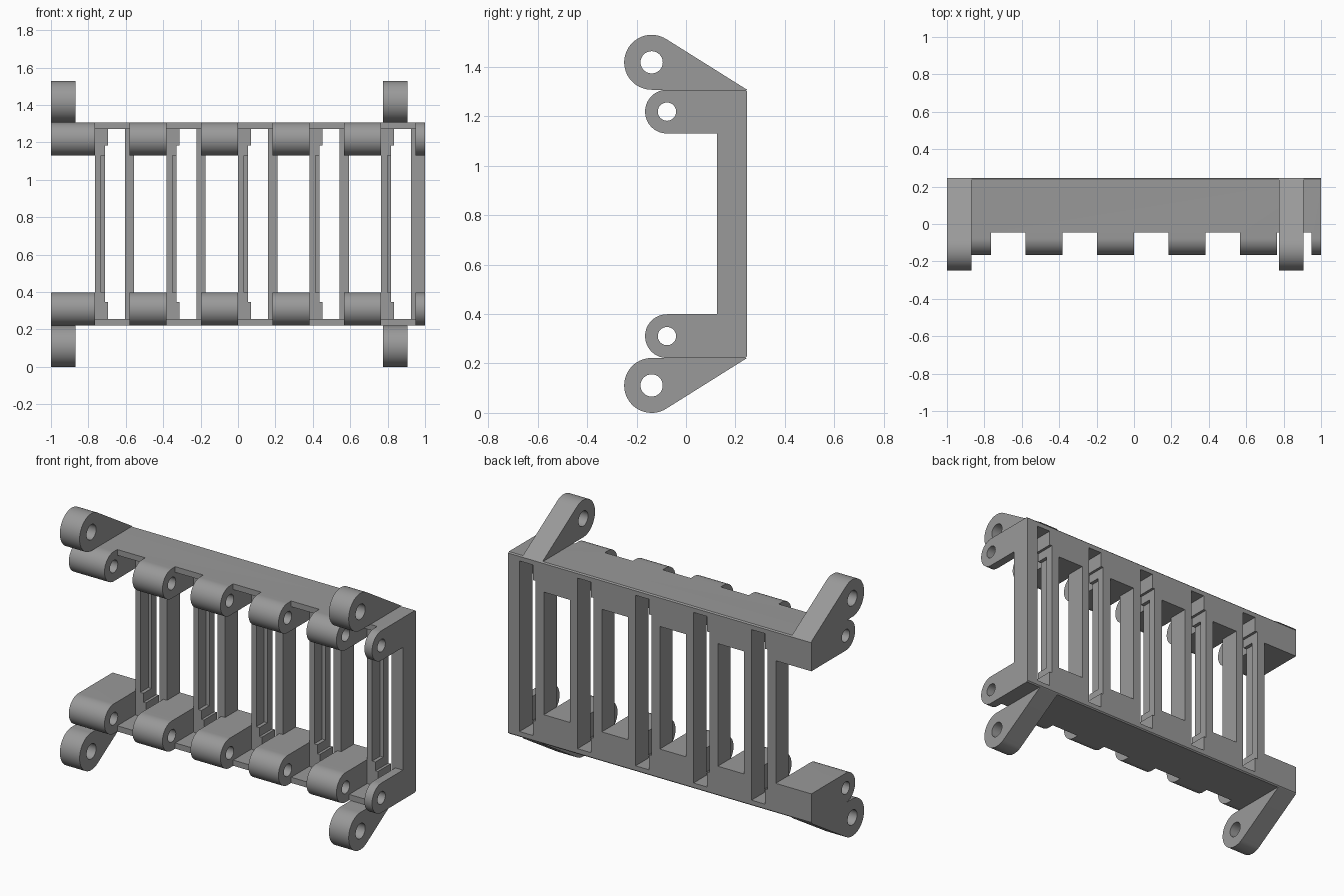
import bpy, bmesh, math

if "Cube" in bpy.data.objects:
    bpy.data.objects.remove(bpy.data.objects["Cube"])

grey = bpy.data.materials.new("mid grey")
grey.diffuse_color = (0.32, 0.32, 0.32, 1)
grey.use_nodes = True
grey.node_tree.nodes["Principled BSDF"].inputs["Base Color"].default_value = grey.diffuse_color
MID = 0.7645          # mirror height
TOP, BOT = 1.307, 0.222
BACK = 0.247


def arc(cy, cz, r, a0, a1, n=32):
    return [(cy + r * math.cos(math.radians(a0 + (a1 - a0) * i / n)),
             cz + r * math.sin(math.radians(a0 + (a1 - a0) * i / n))) for i in range(n + 1)]


def prism(name, pts, x0, x1):
    """Extrude a (y, z) outline along x."""
    bm = bmesh.new()
    face = bm.faces.new([bm.verts.new((x0, y, z)) for y, z in pts])
    ext = bmesh.ops.extrude_face_region(bm, geom=[face])["geom"]
    bmesh.ops.translate(bm, vec=(x1 - x0, 0, 0),
                        verts=[v for v in ext if isinstance(v, bmesh.types.BMVert)])
    bmesh.ops.recalc_face_normals(bm, faces=bm.faces[:])
    me = bpy.data.meshes.new(name)
    bm.to_mesh(me)
    bm.free()
    ob = bpy.data.objects.new(name, me)
    bpy.context.collection.objects.link(ob)
    me.materials.append(grey)
    return ob


def box(x0, x1, y0, y1, z0, z1):
    return prism("cutter", [(y0, z0), (y1, z0), (y1, z1), (y0, z1)], x0, x1)


def rod(y, z, r, x0, x1):
    return prism("cutter", arc(y, z, r, 0, 360)[:-1], x0, x1)


def cut(ob, cutters):
    """Subtract the cutters, then shade the round surfaces smooth."""
    for c in cutters:
        m = ob.modifiers.new("cut", "BOOLEAN")
        m.operation, m.solver, m.object = "DIFFERENCE", "EXACT", c
    bpy.ops.object.select_all(action="DESELECT")
    ob.select_set(True)
    bpy.context.view_layer.objects.active = ob
    bpy.ops.object.convert(target="MESH")
    for c in cutters:
        bpy.data.objects.remove(c)
    bpy.ops.object.shade_smooth_by_angle(angle=math.radians(30))


def flip(pts):
    return [(y, 2 * MID - z) for y, z in reversed(pts)]


# frame: C-shaped section with rounded lugs
r = 0.0885
upper = [(BACK, TOP - 0.007), (BACK - 0.007, TOP)]
upper += arc(-0.077, TOP - r, r, 90, 270) + [(0.125, TOP - 2 * r)]
frame = prism("frame", upper + flip(upper), -1, 1)

cutters = [rod(-0.077, z, 0.037, -1.1, 1.1) for z in (TOP - r, BOT + r)]
lo, hi = BOT + 0.034, TOP - 0.034
starts = [-0.765 + 0.3825 * i for i in range(5)]
left = -1.1
for g in starts:
    # window between the bars
    cutters.append(box(left, g, 0.05, 0.4, BOT + 2 * r, TOP - 2 * r))
    left = g + 0.21
    # gap between lugs, open front edge of the plates
    cutters.append(box(g, g + 0.185, -0.4, -0.045, 0.1, 1.5))
    cutters.append(box(g, g + 0.185, -0.2, 0.125, lo, hi))
    # through slot with stepped sides
    cutters.append(box(g + 0.07, g + 0.16, 0.05, 0.4, lo, hi))
    cutters.append(box(g + 0.054, g + 0.15, 0.06, 0.41, lo + 0.09, hi - 0.09))
    cutters.append(box(g + 0.033, g + 0.14, 0.07, 0.2, BOT + 2 * r, TOP - 2 * r))
cut(frame, cutters)

# four mounting arms
cy, cz, ar = -0.139, 1.418, 0.111
tangent = 2 * math.degrees(math.atan2(TOP - cz, BACK - cy)) + 90
outline = [(BACK, TOP)] + arc(cy, cz, ar, tangent, 270)
for side, x0 in (("left", -1.0), ("right", 0.775)):
    for level, pts, z in (("upper", outline, cz), ("lower", flip(outline), 2 * MID - cz)):
        arm = prism(f"{level}_{side}_arm", pts, x0, x0 + 0.13)
        cut(arm, [rod(cy, z, 0.045, x0 - 0.1, x0 + 0.3)])
